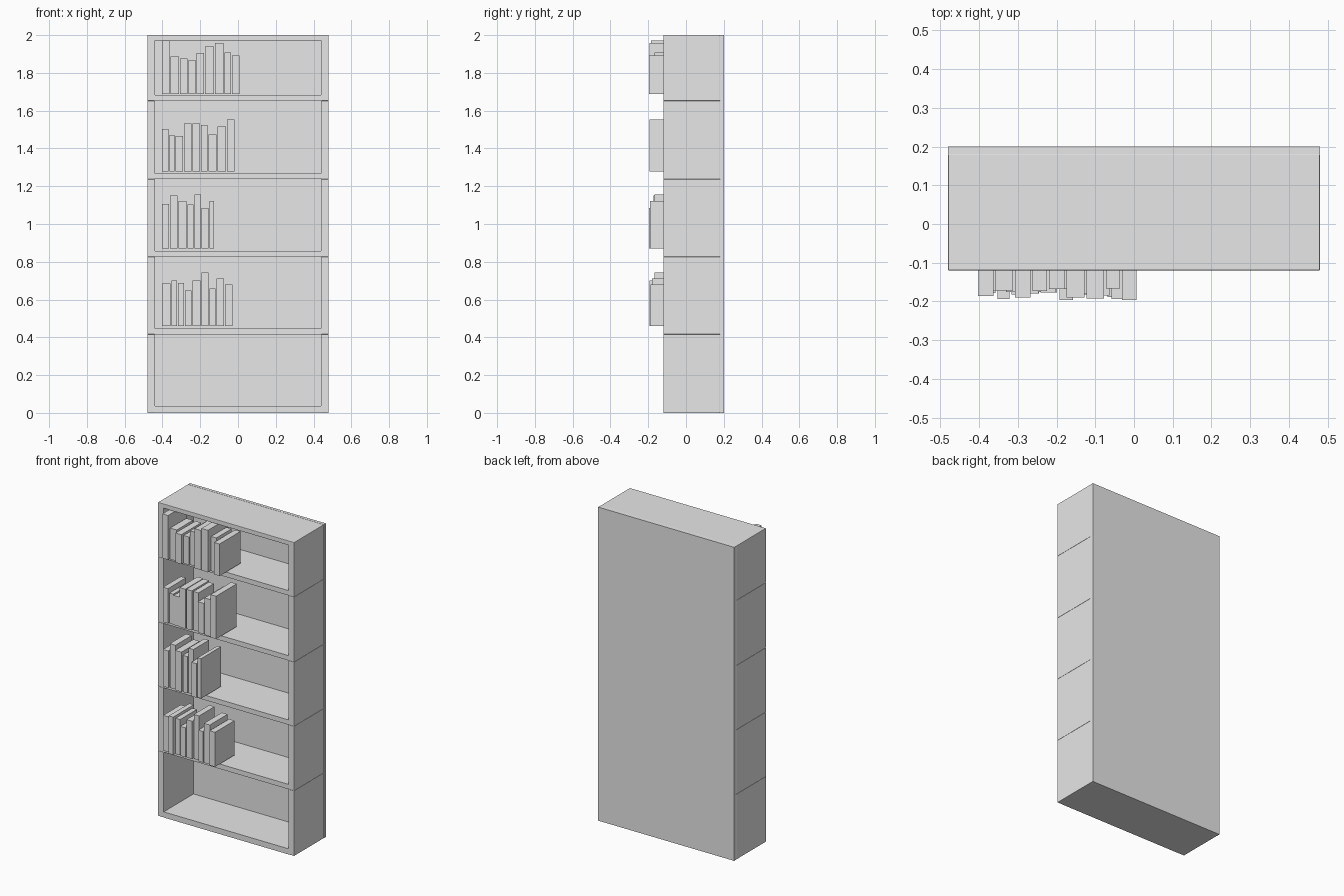
import bpy

default_cube = bpy.data.objects.get("Cube")
if default_cube:
    bpy.data.objects.remove(default_cube, do_unlink=True)

# Single plain grey finish
grey = bpy.data.materials.new("plain_grey")
grey.use_nodes = True
colour = (0.8, 0.8, 0.8, 1)
grey.diffuse_color = colour
grey.node_tree.nodes["Principled BSDF"].inputs["Base Color"].default_value = colour


def box(name, low, high, bevel=0):
    """Add a box between two corners, optionally with softened edges."""
    bpy.ops.mesh.primitive_cube_add(size=1)
    part = bpy.context.object
    part.name = name
    part.location = [(a + b) / 2 for a, b in zip(low, high)]
    part.scale = [b - a for a, b in zip(low, high)]
    bpy.ops.object.transform_apply(location=False, rotation=False, scale=True)
    part.data.materials.append(grey)
    if bevel:
        modifier = part.modifiers.new("soft_edges", "BEVEL")
        modifier.width = bevel
        modifier.segments = 2
    return part


HALF_WIDTH, INNER, FRONT, BACK = 0.48, 0.44, -0.12, 0.2
PANEL = 0.18
EDGE = 0.002

# Back panel
box("back_panel", (-HALF_WIDTH, PANEL, 0), (HALF_WIDTH, BACK, 2))

# Side boards, jointed at the underside of each shelf
joints = [0, 0.416, 0.827, 1.237, 1.652, 2]
for bottom, top in zip(joints, joints[1:]):
    box("right_side", (-HALF_WIDTH, FRONT, bottom), (-INNER, PANEL, top), EDGE)
    box("left_side", (INNER, FRONT, bottom), (HALF_WIDTH, PANEL, top), EDGE)

# Base, shelves and top board
for i, bottom in enumerate(joints[:-1]):
    thick = 0.036 if i == 0 else 0.031
    box("shelf" if i else "base_board",
        (-INNER - EDGE, FRONT, bottom), (INNER + EDGE, PANEL, bottom + thick))
box("top_board", (-HALF_WIDTH, FRONT, 1.972), (HALF_WIDTH, PANEL, 2), EDGE)


# Books: widths, heights and overhangs in thousandths, from the right end
def book_row(base, widths, heights, overhangs):
    x = -0.403
    for width, height, overhang in zip(widths, heights, overhangs):
        width, height, overhang = width / 1000, height / 1000, overhang / 1000
        box("book", (x, FRONT - overhang, base),
            (x + width, overhang - 0.06, base + height))
        x += width + 0.005


book_row(1.689,
         [40, 46, 40, 37, 41, 46, 46, 36, 38],
         [283, 199, 188, 178, 217, 252, 268, 220, 204],
         [66, 52, 70, 53, 48, 70, 73, 47, 76])
book_row(1.279,
         [35, 27, 40, 40, 39, 35, 44, 45, 39],
         [223, 193, 188, 252, 252, 246, 196, 236, 273],
         [60, 52, 55, 60, 57, 48, 60, 65, 74])
book_row(0.869,
         [37, 40, 44, 32, 33, 35, 24],
         [236, 281, 254, 233, 286, 217, 254],
         [60, 52, 62, 55, 48, 76, 70])
book_row(0.459,
         [45, 31, 31, 36, 41, 37, 33, 41, 38],
         [225, 241, 228, 188, 241, 283, 199, 252, 220],
         [58, 74, 55, 60, 57, 48, 62, 60, 68])
